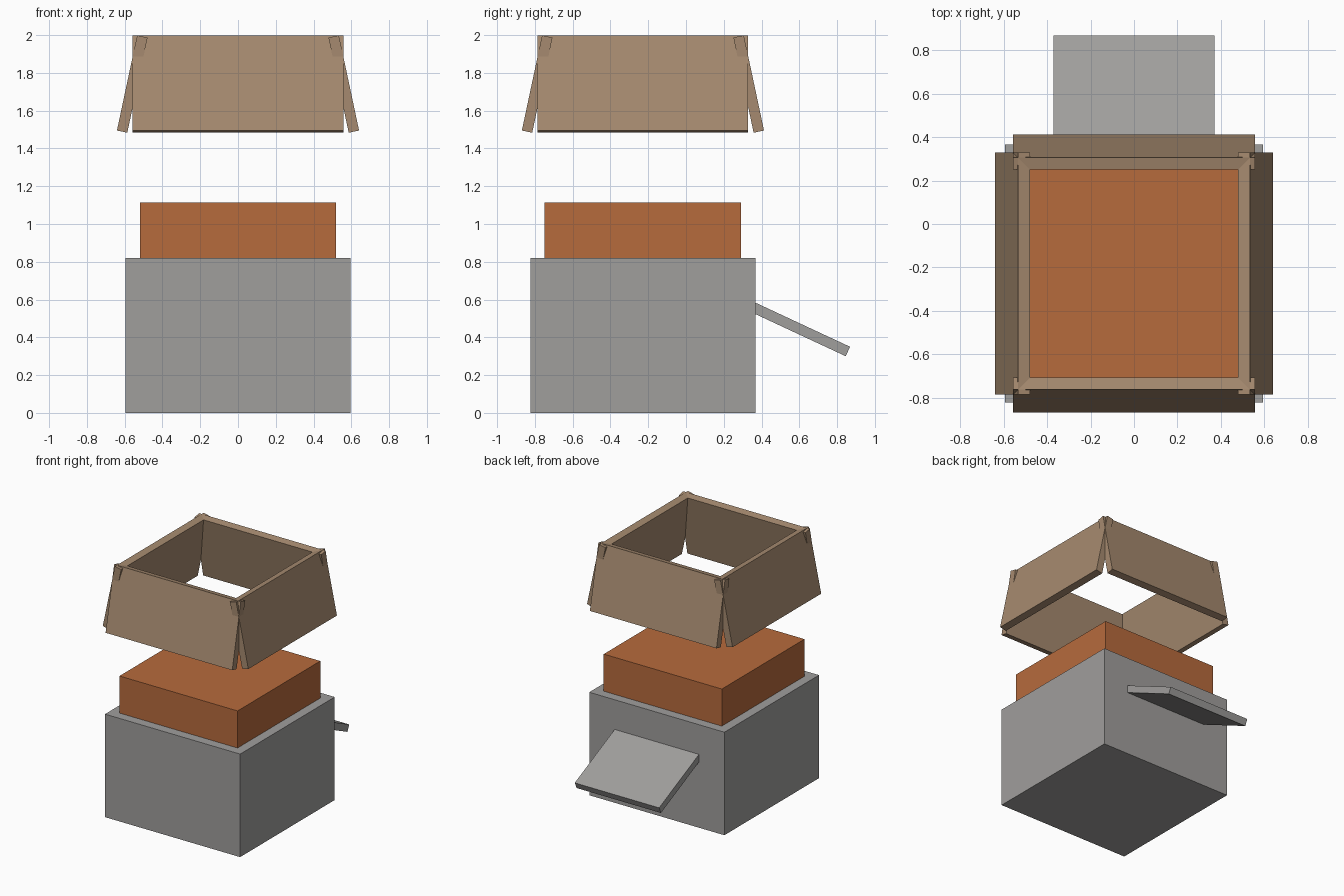
import bpy
from math import radians
from mathutils import Matrix, Vector

if "Cube" in bpy.data.objects:
    bpy.data.objects.remove(bpy.data.objects["Cube"])

CY = -0.228  # the box sits forward of the origin, the ledge sticks out behind


def material(name, rgb):
    m = bpy.data.materials.new(name)
    m.diffuse_color = (*rgb, 1)
    m.use_nodes = True
    m.node_tree.nodes["Principled BSDF"].inputs["Base Color"].default_value = m.diffuse_color
    return m


grey = material("grey", (0.35, 0.342, 0.335))
orange = material("orange", (0.47, 0.145, 0.046))
tan = material("tan", (0.38, 0.255, 0.16))


def box(name, size, matrix, mat):
    """Cuboid of the given size, placed by a matrix."""
    bpy.ops.mesh.primitive_cube_add(size=1)
    ob = bpy.context.object
    ob.name = name
    ob.data.transform(matrix @ Matrix.Diagonal((*size, 1)))
    ob.data.materials.append(mat)
    return ob


def move(x, y, z):
    return Matrix.Translation((x, y, z))


# Main body and the inner block standing out of it
box("body", (1.19, 1.19, 0.82), move(0, CY, 0.41), grey)
box("inner_block", (1.04, 1.04, 0.295), move(0, CY, 0.9675), orange)

# Sloping ledge at the back, its inner end buried in the body
tilt = Matrix.Rotation(radians(-25), 4, 'X')
end = Vector((0, 0.857, 0.325))
centre = end - tilt.to_3x3() @ Vector((0, 0.3, 0))
box("back_ledge", (0.743, 0.6, 0.055), Matrix.Translation(centre) @ tilt, grey)

# Four flared panels of the floating cover, one turned round the centre
lean = Matrix.Rotation(radians(-12), 4, 'X')
for i, side in enumerate(("front", "right", "back", "left")):
    turn = Matrix.Rotation(radians(90 * i), 4, 'Z')
    place = move(0, CY, 1.741) @ turn @ move(0, -0.56, 0) @ lean
    box("cover_panel_" + side, (1.115, 0.056, 0.515), place, tan)
